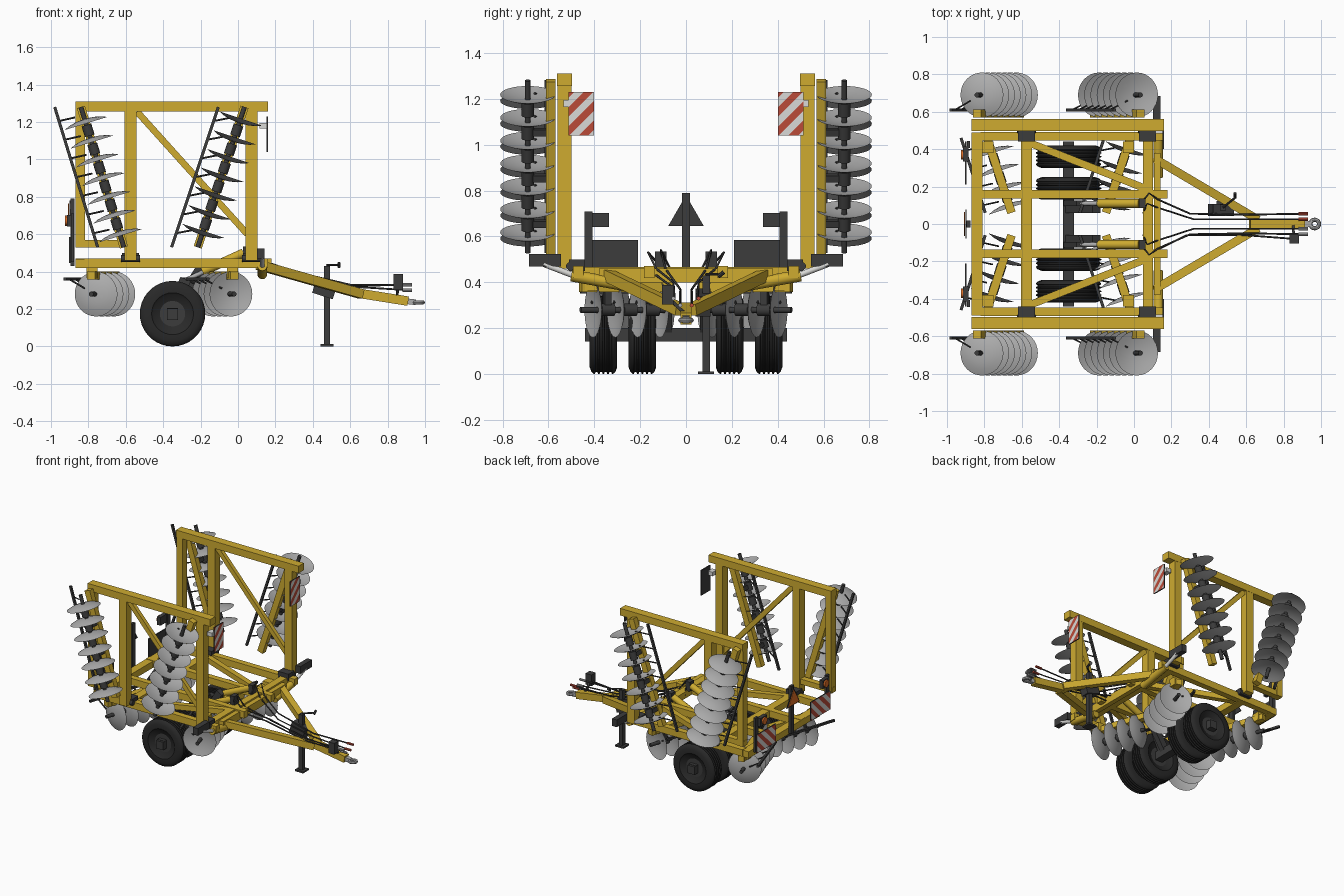
import bpy, bmesh, math
from mathutils import Vector as V, Matrix

if "Cube" in bpy.data.objects:
    bpy.data.objects.remove(bpy.data.objects["Cube"])


def material(name, colour):
    m = bpy.data.materials.new(name)
    m.use_nodes = True
    m.diffuse_color = (*colour, 1)
    m.node_tree.nodes["Principled BSDF"].inputs["Base Color"].default_value = (*colour, 1)
    return m


YELLOW = material("frame yellow", (0.62, 0.41, 0.03))
DARK = material("dark grey metal", (0.045, 0.045, 0.045))
TYRE = material("tyre black", (0.022, 0.022, 0.022))
STEEL = material("disc steel", (0.42, 0.42, 0.42))
RED = material("warning red", (0.5, 0.07, 0.04))
WHITE = material("warning white", (0.7, 0.7, 0.68))
ORANGE = material("lamp orange", (0.75, 0.16, 0.02))


def add(name, mesh, matrix=None, *mats):
    ob = bpy.data.objects.new(name, mesh)
    bpy.context.collection.objects.link(ob)
    if matrix is not None:
        ob.matrix_world = matrix
    for m in mats:
        mesh.materials.append(m)
    return ob


def to_mesh(name, bm):
    bmesh.ops.recalc_face_normals(bm, faces=bm.faces)
    me = bpy.data.meshes.new(name)
    bm.to_mesh(me)
    bm.free()
    return me


def frame(at, direction, up=(0, 0, 1)):
    """Matrix whose z axis follows direction and whose y axis leans to up."""
    z = V(direction).normalized()
    up = V(up) if abs(z.dot(V(up))) < 0.99 else V((0, 1, 0))
    x = up.cross(z).normalized()
    rot = Matrix((x, z.cross(x), z)).transposed().to_4x4()
    return Matrix.Translation(at) @ rot


def beam(name, a, b, w, h, mat, up=(0, 0, 1)):
    """Square bar from a to b; h is measured along up."""
    a, b = V(a), V(b)
    bm = bmesh.new()
    bmesh.ops.create_cube(bm, size=1)
    bmesh.ops.scale(bm, vec=(w, h, (b - a).length), verts=bm.verts)
    return add(name, to_mesh(name, bm), frame((a + b) / 2, b - a, up), mat)


def box(name, centre, size, mat):
    bm = bmesh.new()
    bmesh.ops.create_cube(bm, size=1)
    bmesh.ops.scale(bm, vec=size, verts=bm.verts)
    return add(name, to_mesh(name, bm), Matrix.Translation(centre), mat)


def rod(name, a, b, r, mat, segments=14):
    a, b = V(a), V(b)
    bm = bmesh.new()
    bmesh.ops.create_cone(bm, cap_ends=True, segments=segments, radius1=r, radius2=r, depth=(b - a).length)
    return add(name, to_mesh(name, bm), frame((a + b) / 2, b - a), mat)


def lathe(name, profile, steps):
    bm = bmesh.new()
    vs = [bm.verts.new((r, 0, z)) for r, z in profile]
    es = [bm.edges.new(p) for p in zip(vs, vs[1:])]
    bmesh.ops.spin(bm, geom=vs + es, cent=(0, 0, 0), axis=(0, 0, 1), angle=math.tau, steps=steps)
    bmesh.ops.remove_doubles(bm, verts=bm.verts, dist=0.0002)
    return to_mesh(name, bm)


def hose(name, points, r=0.005):
    cu = bpy.data.curves.new(name, "CURVE")
    cu.dimensions = "3D"
    cu.bevel_depth = r
    cu.bevel_resolution = 1
    sp = cu.splines.new("POLY")
    sp.points.add(len(points) - 1)
    for p, co in zip(sp.points, points):
        p.co = (*co, 1)
    add(name, cu, None, DARK)


def striped_plate(name, centre, w, h, facing):
    """Thin plate with diagonal stripes on the face turned to facing x."""
    bm = bmesh.new()
    bmesh.ops.create_cube(bm, size=1)
    bmesh.ops.scale(bm, vec=(0.009, w, h), verts=bm.verts)
    pitch = 0.042
    for i in range(-5, 6):
        bmesh.ops.bisect_plane(bm, geom=bm.verts[:] + bm.edges[:] + bm.faces[:],
                               plane_co=(0, i * pitch, 0), plane_no=(0, 1, -1))
    bm.normal_update()
    for f in bm.faces:
        c = f.calc_center_median()
        f.material_index = 1 + math.floor((c.y - c.z) / pitch) % 2 if f.normal.x * facing > 0.5 else 0
    add(name, to_mesh(name, bm), Matrix.Translation(centre), DARK, RED, WHITE)


# Dished disc blade shared by every gang
DISC = lathe("disc_blade", [(0, 0), (.05, .004), (.09, .013), (.12, .026), (.09, .017), (.05, .008), (0, .004)], 32)
DISC.materials.append(STEEL)


def gang(name, inner, outer, up, count, first, last, flip):
    """Row of discs on a shaft, with its carrier beam and scrapers."""
    a, b, up = V(inner), V(outer), V(up)
    axis = (b - a).normalized()
    rod(name + "_shaft", a, b, 0.013, DARK)
    beam(name + "_beam", a + up * .1, b + up * .1, .045, .042, YELLOW, up)
    back = up * .08 + V((-.14, 0, 0))
    beam(name + "_scraper_bar", a + back, b + back, .016, .016, DARK, up)
    for i in range(count):
        p = a.lerp(b, first + (last - first) * i / (count - 1))
        add(name + "_disc", DISC, frame(p - axis * flip * .012, axis * flip))
        rod(name + "_scraper", p + back, p + up * .03 + V((-.05, 0, 0)) + axis * .02, .005, DARK, 6)
        if i < count - 1:
            q = a.lerp(b, first + (last - first) * (i + .5) / (count - 1))
            rod(name + "_spool", q - axis * .03, q + axis * .03, .027, DARK)
            if i % 2 == 0:
                beam(name + "_hanger", q, q + up * .1, .03, .03, DARK, axis)


# Main frame rails and cross members
for y in (-.47, -.16, .16, .47):
    long = abs(y) < .3
    beam("main_rail", (-.87 if long else -.82, y, .445), (.18 if long else .16, y, .445), .045, .052, YELLOW)
for x, w in ((-.84, .06), (-.575, .06), (.075, .055)):
    beam("cross_member", (x, -.49, .443), (x, .49, .443), w, .05, YELLOW)
beam("drawbar_mount", (.125, -.38, .43), (.125, .38, .43), .035, .06, YELLOW)

# Tyre with ribbed tread, and rim
half = [(.06, .035), (.1, .05), (.112, .06), (.145, .06), (.166, .052), (.174, .042)]
tread = [(r, z) for k in (.03, .01, -.01, -.03)
         for r, z in ((.175, k + .007), (.166, k + .004), (.166, k - .004), (.175, k - .007))]
TYRE_MESH = lathe("tyre", half + tread + [(r, -z) for r, z in reversed(half)], 36)
TYRE_MESH.materials.append(TYRE)
for y in (-.36, -.19, .19, .36):
    add("tyre", TYRE_MESH, frame((-.35, y, .175), (0, 1, 0)))
    rod("wheel_rim", (-.35, y - .038, .175), (-.35, y + .038, .175), .105, DARK, 28)
    box("wheel_hub", (-.35, y, .175), (.06, .126, .06), DARK)
beam("axle", (-.35, -.44, .172), (-.35, .44, .172), .06, .06, DARK)

for s, side in ((-1, "right"), (1, "left")):
    # Frame bracing, axle lift arms and lift cylinders
    beam(side + "_frame_brace", (-.55, s * .43, .445), (.06, s * .19, .445), .04, .04, YELLOW)
    beam(side + "_lift_arm", (-.35, s * .08, .18), (-.2, s * .08, .42), .04, .05, DARK)
    beam(side + "_lift_lug", (-.35, s * .11, .2), (-.28, s * .11, .36), .03, .06, DARK)
    rod(side + "_lift_rod", (-.3, s * .11, .345), (-.16, s * .11, .41), .012, STEEL)
    rod(side + "_lift_cylinder", (-.19, s * .11, .4), (.03, s * .11, .5), .024, YELLOW)
    box(side + "_lift_clevis", (.045, s * .11, .5), (.035, .05, .07), DARK)

    # Folded wing frame
    y = s * .53
    beam(side + "_wing_top_rail", (-.87, y, 1.283), (.16, y, 1.283), .064, .054, YELLOW)
    beam(side + "_wing_rear_post", (-.843, y, .53), (-.843, y, 1.26), .05, .055, YELLOW)
    beam(side + "_wing_lower_rail", (-.87, y, .55), (-.58, y, .55), .045, .04, YELLOW)
    for x in (-.575, .072):
        beam(side + "_wing_post", (x, y, .46), (x, y, 1.26), .062, .062, YELLOW, (0, 1, 0))
        box(side + "_wing_hinge", (x, s * .475, .475), (.09, .07, .05), DARK)
        rod(side + "_hinge_pin", (x - .05, s * .505, .47), (x + .05, s * .505, .47), .018, DARK)
    beam(side + "_wing_brace", (-.54, y, 1.255), (.05, y, .6), .035, .03, YELLOW, (0, 1, 0))

    # Fold cylinders and the stops beside them
    rod(side + "_fold_cylinder", (.13, s * .25, .385), (.13, s * .5, .43), .026, YELLOW)
    rod(side + "_fold_rod", (.13, s * .49, .43), (.13, s * .62, .48), .013, WHITE)
    box(side + "_fold_stop", (.122, s * .615, .497), (.04, .14, .055), DARK)

    # Disc gangs on the wing and under the main frame
    up = (0, -s, 0)
    gang(side + "_wing_front_gang", (-.215, s * .69, .53), (.035, s * .69, 1.28), up, 7, .1, .9, 1)
    gang(side + "_wing_rear_gang", (-.61, s * .69, .53), (-.84, s * .69, 1.28), up, 7, .1, .9, -1)
    up = (0, 0, 1)
    gang(side + "_main_front_gang", (-.15, s * .06, .28), (-.02, s * .46, .28), up, 4, .1, .83, 1)
    gang(side + "_main_rear_gang", (-.655, s * .06, .28), (-.785, s * .46, .28), up, 4, .1, .83, -1)
    for x in (-.78, -.03):
        box(side + "_gang_mount", (x, s * .41, .395), (.06, .06, .06), YELLOW)

    # Warning plates and rear lamps
    striped_plate(side + "_front_warning_plate", (.157, s * .457, 1.135), .11, .19, 1)
    box(side + "_plate_bracket", (.135, s * .51, 1.18), (.04, .05, .03), WHITE)
    striped_plate(side + "_rear_warning_plate", (-.9, s * .325, .515), .23, .14, -1)
    box(side + "_lamp_post", (-.885, s * .425, .58), (.018, .035, .26), DARK)
    box(side + "_lamp_housing", (-.9, s * .375, .672), (.03, .08, .062), DARK)
    rod(side + "_rear_lamp", (-.912, s * .37, .672), (-.925, s * .37, .672), .027, ORANGE)

    # Drawbar arms and hoses
    beam(side + "_drawbar_arm", (.11, s * .35, .435), (.66, s * .025, .28), .045, .05, YELLOW)
    hose(side + "_outer_hose", [(.04, s * .11, .47), (.08, s * .165, .53), (.13, s * .13, .46),
                                (.3, s * .055, .4), (.6, s * .05, .33), (.92, s * .055, .33)])
    hose(side + "_inner_hose", [(.05, s * .06, .44), (.07, s * .11, .54), (.12, s * .09, .46),
                                (.32, s * .025, .37), (.6, s * .025, .32), (.92, s * .025, .3)])
    for dy, z in ((.055, .33), (.025, .3)):
        rod(side + "_hose_coupling", (.88, s * dy, z), (.93, s * dy, z), .009, RED if s > 0 else STEEL, 8)

# Rear centre post with warning triangle
box("triangle_post", (-.885, 0, .61), (.02, .035, .36), DARK)
rod("triangle_back", (-.897, 0, .69), (-.903, 0, .69), .09, DARK, 3).matrix_world = \
    frame((-.899, 0, .69), (-1, 0, 0)) @ Matrix.Rotation(0, 4, "Z")
rod("triangle_face", (-.904, 0, .69), (-.908, 0, .69), .075, ORANGE, 3)

# Drawbar tongue and hitch ring
beam("tongue", (.62, 0, .288), (.91, 0, .242), .05, .05, YELLOW)
beam("hitch_shank", (.89, 0, .243), (.95, 0, .236), .03, .03, STEEL)
ring = lathe("hitch_ring", [(.023 + .011 * math.cos(t * math.tau / 8), .011 * math.sin(t * math.tau / 8))
                            for t in range(9)], 20)
add("hitch_ring", ring, Matrix.Translation((.966, 0, .235)), STEEL)

# Parking jack with crank, and the tool box on the drawbar
box("jack_leg", (.475, .088, .22), (.032, .032, .42), DARK)
box("jack_foot", (.475, .088, .006), (.07, .07, .012), DARK)
rod("jack_crank", (.475, .088, .435), (.54, .14, .435), .006, DARK, 8)
rod("jack_handle", (.54, .14, .425), (.54, .165, .445), .009, DARK, 8)
beam("tool_box", (.41, .075, .33), (.52, .075, .295), .065, .09, DARK)

# Hose holder on the tongue
beam("holder_arm", (.85, 0, .26), (.855, -.075, .33), .014, .014, DARK)
box("holder_box", (.857, -.08, .345), (.05, .05, .085), DARK)
hose("holder_cable", [(.06, -.17, .46), (.28, -.06, .38), (.6, -.06, .32), (.86, -.08, .33)])

# Smooth the round parts and keep the edges sharp
bpy.ops.object.select_all(action="DESELECT")
for ob in bpy.context.scene.objects:
    if ob.type == "MESH":
        ob.select_set(True)
        bpy.context.view_layer.objects.active = ob
bpy.ops.object.shade_smooth_by_angle(angle=math.radians(35))
